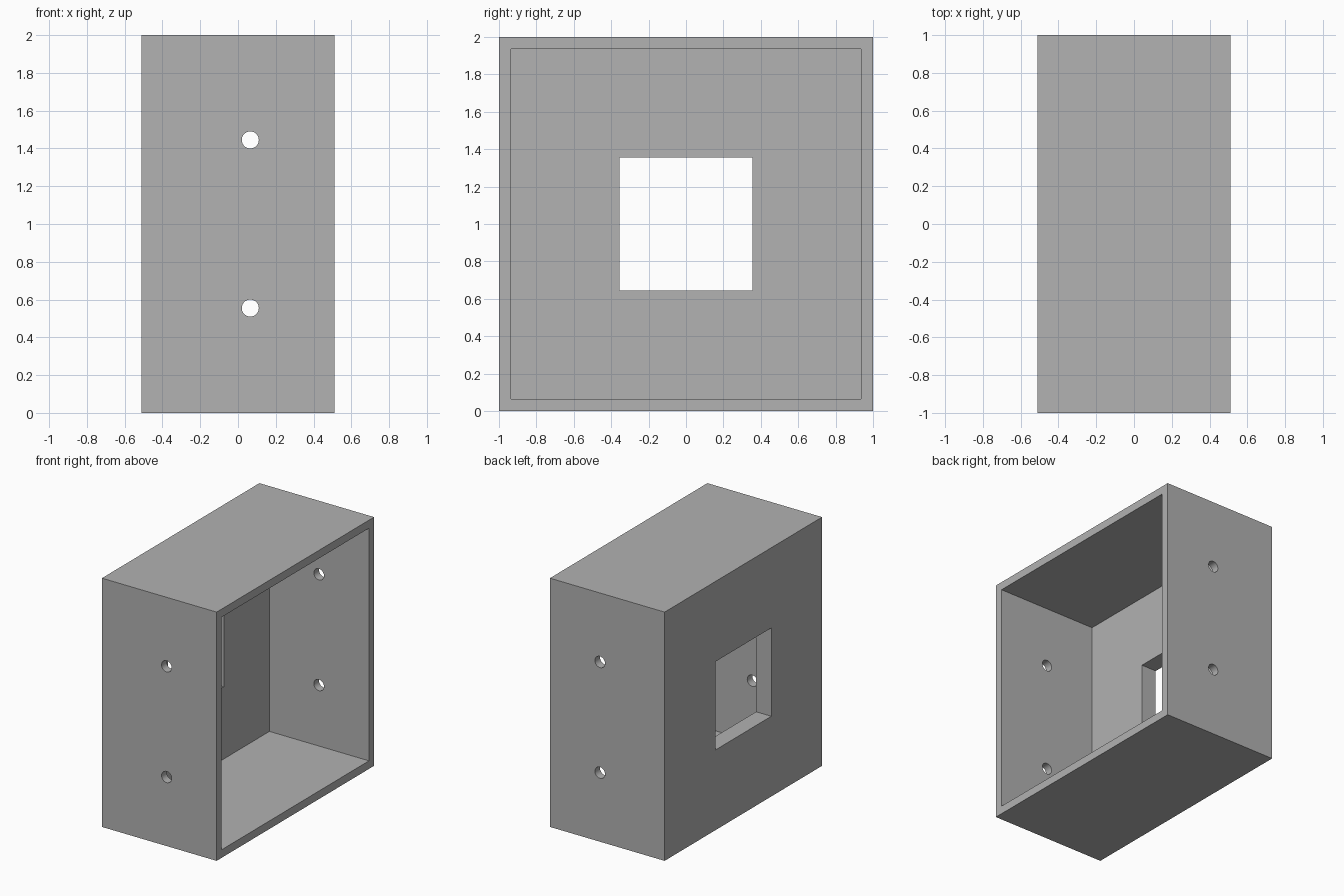
import bpy
import math

cube = bpy.data.objects.get("Cube")
if cube:
    bpy.data.objects.remove(cube, do_unlink=True)

DEPTH, SIDE, WALL, PLATE = 1.02, 2.0, 0.065, 0.135
WINDOW = 0.71
HOLE_RADIUS, HOLE_X, HOLE_OFFSET = 0.045, 0.065, 0.445
MID = SIDE / 2

grey = bpy.data.materials.new("mid_grey")
grey.use_nodes = True
colour = (0.445, 0.445, 0.445, 1)
grey.diffuse_color = colour
grey.node_tree.nodes["Principled BSDF"].inputs["Base Color"].default_value = colour


def box(name, size, centre):
    bpy.ops.mesh.primitive_cube_add(size=1, location=centre)
    obj = bpy.context.object
    obj.name = name
    obj.scale = size
    bpy.ops.object.transform_apply(location=True, rotation=True, scale=True)
    obj.data.materials.append(grey)
    return obj


def cut(target, cutter):
    cutter.hide_render = True
    mod = target.modifiers.new("cut", 'BOOLEAN')
    mod.operation = 'DIFFERENCE'
    mod.solver = 'EXACT'
    mod.object = cutter
    bpy.ops.object.select_all(action='DESELECT')
    target.select_set(True)
    bpy.context.view_layer.objects.active = target
    bpy.ops.object.modifier_apply(modifier=mod.name)
    bpy.data.objects.remove(cutter, do_unlink=True)


# Outer block of the housing
housing = box("box_housing", (DEPTH, SIDE, SIDE), (0, 0, MID))

# Cavity, open towards +x and leaving a thicker plate at -x
inner = SIDE - 2 * WALL
cut(housing, box("cavity_cutter", (DEPTH, inner, inner), (PLATE, 0, MID)))

# Square window through the plate
cut(housing, box("window_cutter", (0.5, WINDOW, WINDOW), (-DEPTH / 2, 0, MID)))

# Screw holes running through both side walls
for sign in (-1, 1):
    bpy.ops.mesh.primitive_cylinder_add(
        vertices=48, radius=HOLE_RADIUS, depth=SIDE + 0.4,
        location=(HOLE_X, 0, MID + sign * HOLE_OFFSET),
        rotation=(math.pi / 2, 0, 0))
    drill = bpy.context.object
    drill.name = "screw_hole_cutter"
    drill.data.materials.append(grey)
    cut(housing, drill)

# Round holes shade smooth, box edges stay sharp
bpy.ops.object.shade_smooth_by_angle(angle=math.radians(30))
